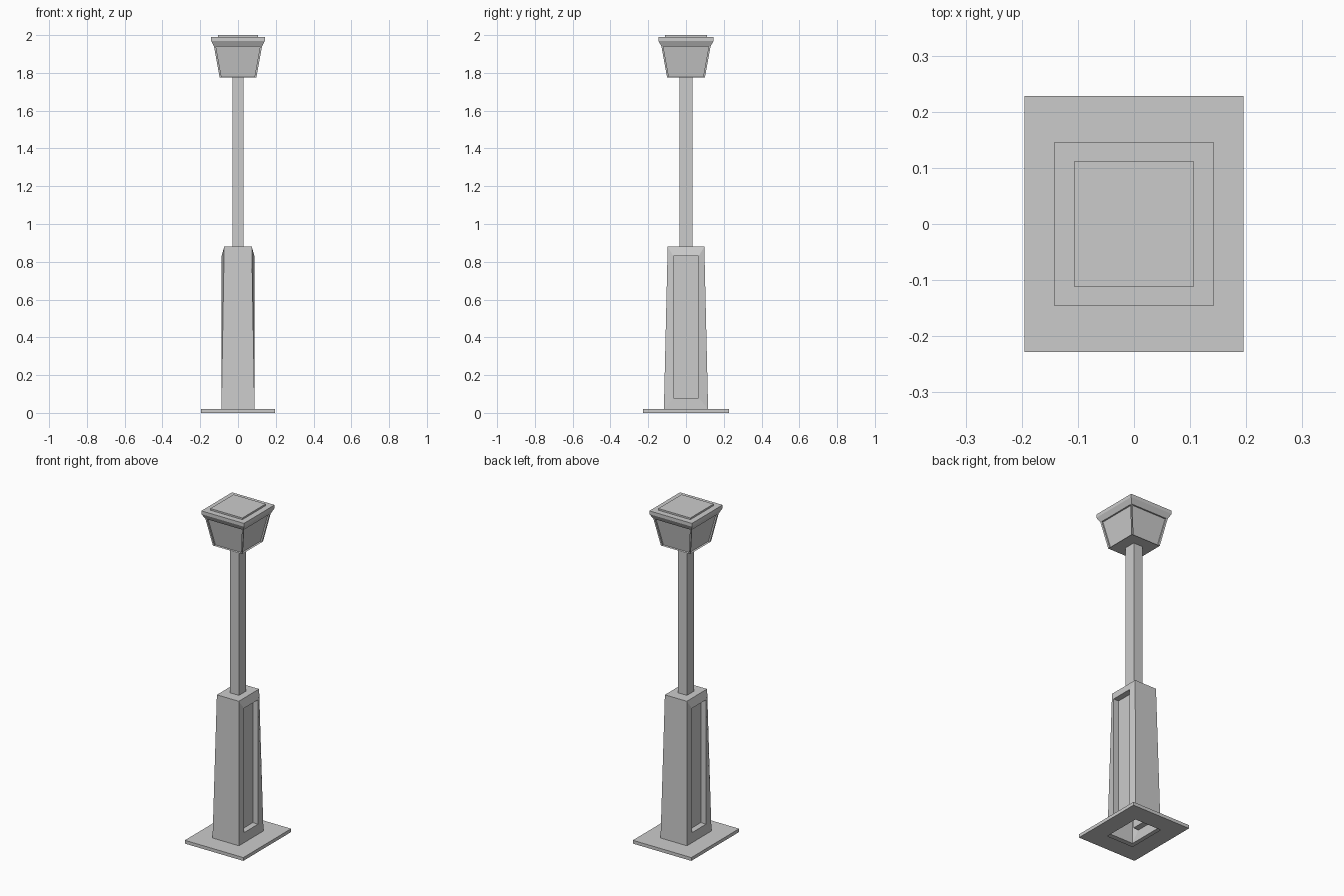
import bpy, bmesh

if "Cube" in bpy.data.objects:
    bpy.data.objects.remove(bpy.data.objects["Cube"])


def rect(bm, hx, hy, z):
    """Counter-clockwise rectangle of vertices."""
    return [bm.verts.new((sx * hx, sy * hy, z))
            for sx, sy in ((-1, -1), (1, -1), (1, 1), (-1, 1))]


def bridge(bm, a, b, sides=range(4)):
    return [bm.faces.new((a[i], a[(i + 1) % 4], b[(i + 1) % 4], b[i])) for i in sides]


def finish(bm, name):
    mesh = bpy.data.meshes.new(name)
    bm.to_mesh(mesh)
    bm.free()
    ob = bpy.data.objects.new(name, mesh)
    bpy.context.collection.objects.link(ob)
    return ob


def loft(profile, bottom=False, top=False):
    """Stack of rectangles (half x, half y, z) joined into one skin."""
    bm = bmesh.new()
    rings = [rect(bm, *p) for p in profile]
    bands = [bridge(bm, a, b) for a, b in zip(rings, rings[1:])]
    if bottom:
        bm.faces.new(rings[0][::-1])
    if top:
        bm.faces.new(rings[-1])
    return bm, bands


# Base plate, open in the middle beneath the hollow pedestal
bm, _ = loft([(0.088, 0.117, 0), (0.195, 0.228, 0),
              (0.195, 0.228, 0.02), (0.088, 0.117, 0.02)])
finish(bm, "base_plate")

# Tapered hollow pedestal with an upright recess in each x side
bm = bmesh.new()
low, high = rect(bm, 0.088, 0.117, 0.02), rect(bm, 0.073, 0.097, 0.88)
bridge(bm, low, high, (0, 2))
bm.faces.new(high)
for s, i, j in ((1, 1, 2), (-1, 3, 0)):
    outer = [low[i], low[j], high[j], high[i]]
    frame, panel = [[bm.verts.new((s * x, s * y, z)) for y, z in
                     ((-0.067, 0.08), (0.067, 0.08), (0.067, 0.83), (-0.067, 0.83))]
                    for x in (0.087, 0.052)]
    bridge(bm, outer, frame)
    bridge(bm, frame, panel)
    bm.faces.new(panel)
finish(bm, "pedestal")

# Square pole
bm, _ = loft([(0.03, 0.034, 0.88), (0.03, 0.034, 1.775)])
finish(bm, "pole")

# Lantern head with flared rim, raised cap and recessed panes
bm, bands = loft([(0.097, 0.100, 1.775), (0.127, 0.130, 1.94), (0.142, 0.146, 1.97),
                  (0.142, 0.146, 1.99), (0.107, 0.111, 1.99), (0.107, 0.111, 2.0)],
                 bottom=True, top=True)
panes = bands[0]
bmesh.ops.inset_individual(bm, faces=panes, thickness=0.02, use_even_offset=True)
bmesh.ops.inset_individual(bm, faces=panes, thickness=0.001, depth=-0.01,
                           use_even_offset=True)
finish(bm, "lantern_head")
